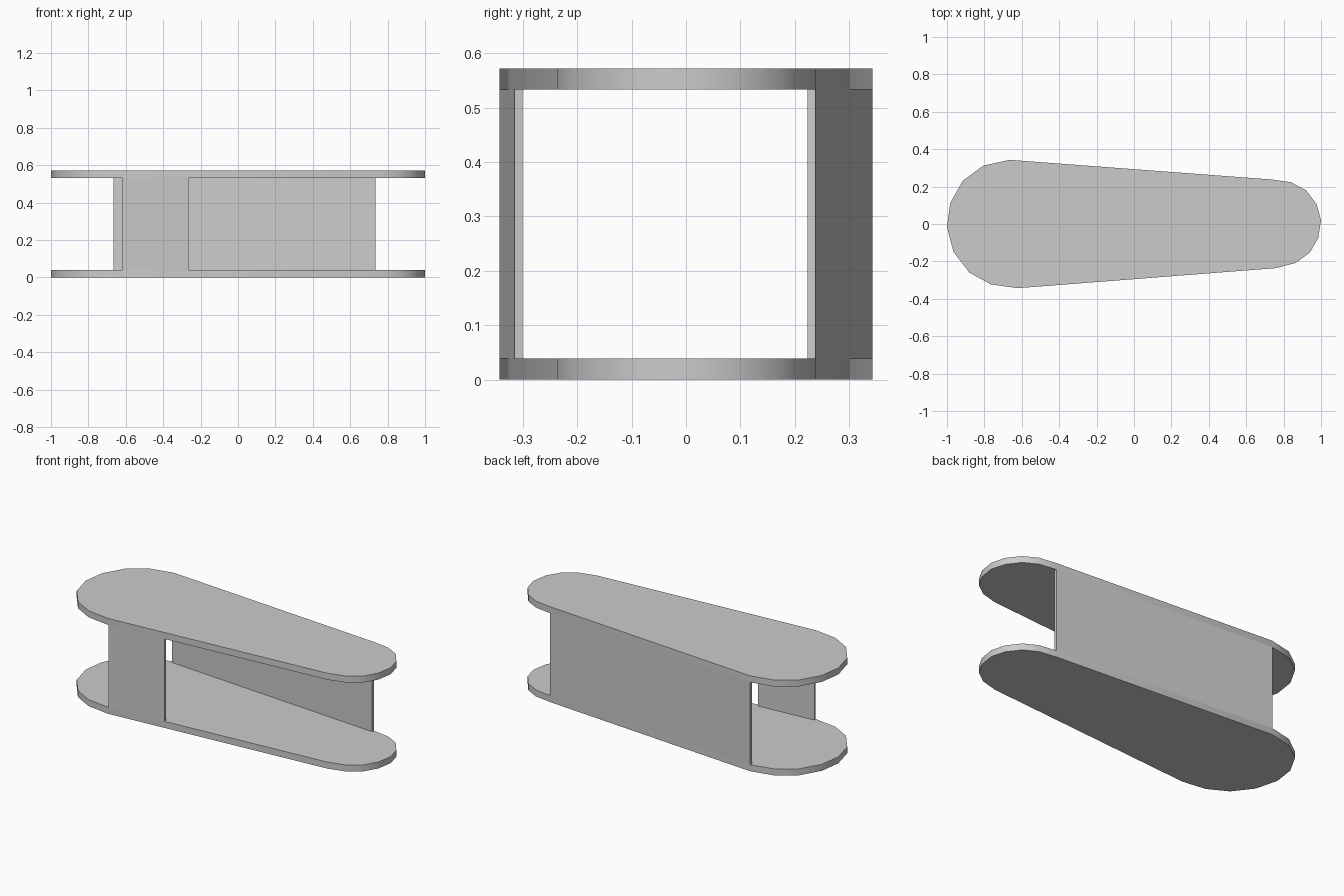
import bpy, bmesh, math
from mathutils import Vector

cube = bpy.data.objects.get("Cube")
if cube:
    bpy.data.objects.remove(cube, do_unlink=True)

PLATE, HEIGHT, WALL = 0.039, 0.572, 0.015

grey = bpy.data.materials.new("light_grey")
grey.use_nodes = True
grey.diffuse_color = (0.6, 0.6, 0.6, 1)
grey.node_tree.nodes["Principled BSDF"].inputs["Base Color"].default_value = (0.6, 0.6, 0.6, 1)


def prism(name, outline, bottom, top):
    """Extrude a flat outline upwards between two heights."""
    bm = bmesh.new()
    face = bm.faces.new([bm.verts.new((p[0], p[1], bottom)) for p in outline])
    extruded = bmesh.ops.extrude_face_region(bm, geom=[face])
    moved = [g for g in extruded["geom"] if isinstance(g, bmesh.types.BMVert)]
    bmesh.ops.translate(bm, verts=moved, vec=(0, 0, top - bottom))
    bmesh.ops.recalc_face_normals(bm, faces=bm.faces)
    mesh = bpy.data.meshes.new(name)
    bm.to_mesh(mesh)
    bm.free()
    mesh.materials.append(grey)
    obj = bpy.data.objects.new(name, mesh)
    bpy.context.collection.objects.link(obj)
    return obj


def wall(name, start, end, share):
    """Thin upright wall flush with one straight side of the plates."""
    a, b = Vector(start), Vector(end)
    b = a.lerp(b, share)
    along = (b - a).normalized()
    inward = Vector((-along.y, along.x)) * WALL
    return prism(name, [a, b, b + inward, a + inward], PLATE, HEIGHT - PLATE)


# Tapered outline: wide rounded end, then narrow rounded end, counter-clockwise
wide_end = [(-0.665, 0.343), (-0.805, 0.312), (-0.915, 0.232), (-0.982, 0.113), (-1, -0.015),
            (-0.965, -0.15), (-0.88, -0.26), (-0.765, -0.323), (-0.62, -0.343)]
narrow_end = [(0.76, -0.236), (0.865, -0.208), (0.94, -0.153), (0.985, -0.075), (1, 0.02),
              (0.977, 0.105), (0.92, 0.18), (0.84, 0.223), (0.735, 0.238)]
outline = wide_end + narrow_end

# Bottom and top plates
parts = [prism("bottom_plate", outline, 0, PLATE),
         prism("top_plate", outline, HEIGHT - PLATE, HEIGHT)]

# Short front wall and full-length back wall
parts.append(wall("front_wall", wide_end[-1], narrow_end[0], 0.257))
parts.append(wall("back_wall", narrow_end[-1], wide_end[0], 1))

# Smooth rounded rims with crisp plate edges
for part in parts:
    bpy.ops.object.select_all(action='DESELECT')
    part.select_set(True)
    bpy.context.view_layer.objects.active = part
    bpy.ops.object.shade_smooth_by_angle(angle=math.radians(30))
